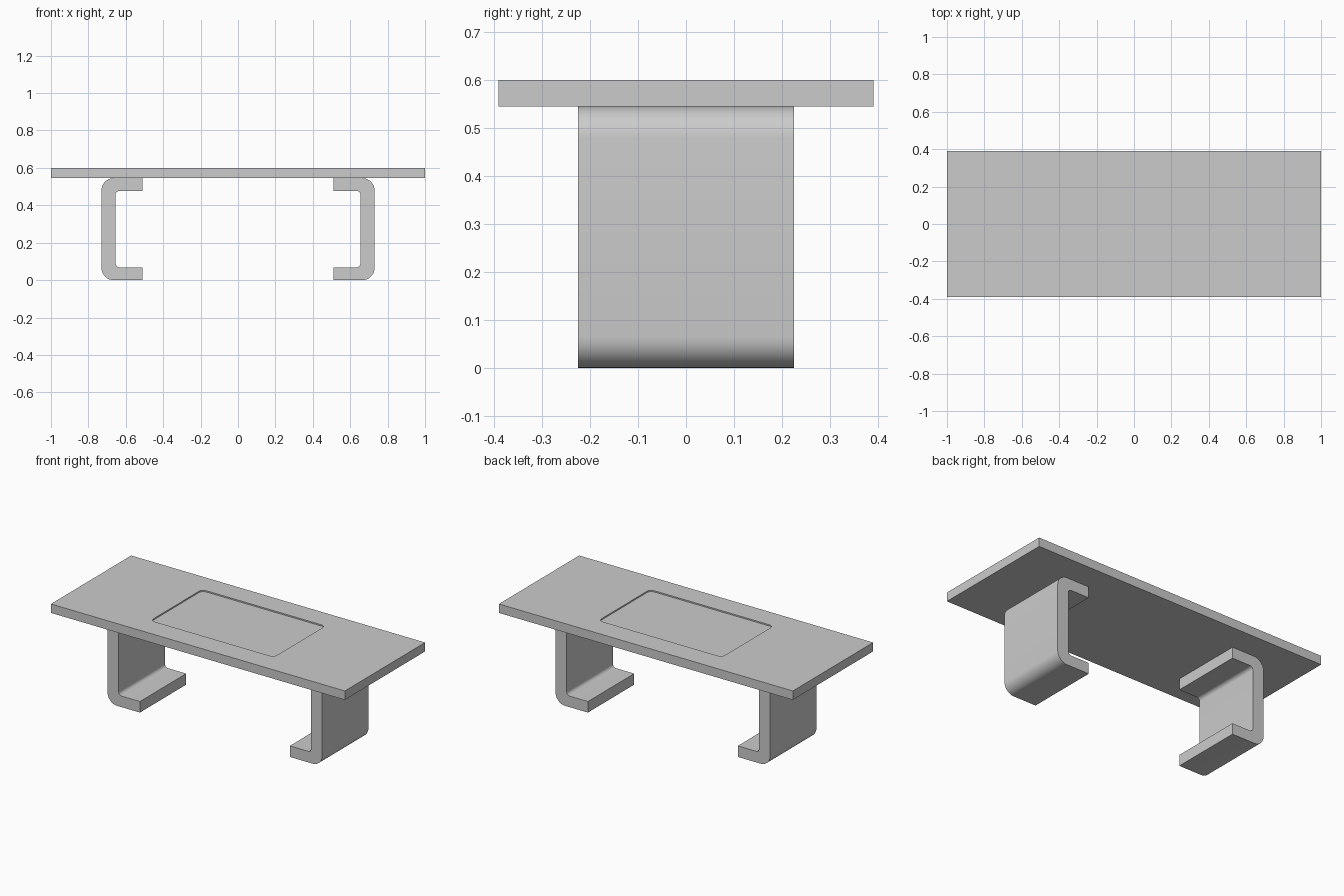
import bpy, bmesh, math

old = bpy.data.objects.get("Cube")
if old:
    bpy.data.objects.remove(old)

GREY = (0.6, 0.6, 0.6, 1)
mat = bpy.data.materials.new("plain grey")
mat.use_nodes = True
mat.diffuse_color = GREY
mat.node_tree.nodes["Principled BSDF"].inputs["Base Color"].default_value = GREY


def arc(cx, cy, r, start, sweep, steps=8):
    """Points along a circular arc, angles in degrees."""
    angles = [math.radians(start + sweep * i / steps) for i in range(steps + 1)]
    return [(cx + r * math.cos(a), cy + r * math.sin(a)) for a in angles]


def extrude(name, points, depth):
    """Solid made by sweeping a closed outline along a vector."""
    bm = bmesh.new()
    face = bm.faces.new([bm.verts.new(p) for p in points])
    swept = bmesh.ops.extrude_face_region(bm, geom=[face], use_keep_orig=True)
    verts = [v for v in swept["geom"] if isinstance(v, bmesh.types.BMVert)]
    bmesh.ops.translate(bm, vec=depth, verts=verts)
    bmesh.ops.recalc_face_normals(bm, faces=bm.faces)
    mesh = bpy.data.meshes.new(name)
    bm.to_mesh(mesh)
    bm.free()
    mesh.materials.append(mat)
    obj = bpy.data.objects.new(name, mesh)
    bpy.context.collection.objects.link(obj)
    return obj


# Table top slab
W, D, LOW, HIGH = 1.0, 0.39, 0.545, 0.6
top = extrude("table_top", [(-W, -D, LOW), (W, -D, LOW), (W, D, LOW), (-W, D, LOW)],
              (0, 0, HIGH - LOW))

# Shallow rounded recess in the middle of the top
px, py, r = 0.42, 0.25, 0.03
outline = (arc(px - r, py - r, r, 0, 90) + arc(r - px, py - r, r, 90, 90)
           + arc(r - px, r - py, r, 180, 90) + arc(px - r, r - py, r, 270, 90))
cutter = extrude("recess_cutter", [(x, y, HIGH - 0.008) for x, y in outline], (0, 0, 0.1))
cutter.hide_render = True
cut = top.modifiers.new("recess", "BOOLEAN")
cut.operation = "DIFFERENCE"
cut.solver = "EXACT"
cut.object = cutter
bpy.context.view_layer.objects.active = top
bpy.ops.object.modifier_apply(modifier=cut.name)
bpy.data.objects.remove(cutter)

# C-shaped legs, open towards the middle
TIP, OUT, WEB, FLANGE = 0.51, 0.73, 0.075, 0.068
R, r = 0.065, 0.022
inner = OUT - WEB
profile = ([(TIP, 0)] + arc(OUT - R, R, R, -90, 90) + arc(OUT - R, LOW - R, R, 0, 90)
           + [(TIP, LOW), (TIP, LOW - FLANGE)]
           + arc(inner - r, LOW - FLANGE - r, r, 90, -90)
           + arc(inner - r, FLANGE + r, r, 0, -90) + [(TIP, FLANGE)])
for name, side in (("left_leg", 1), ("right_leg", -1)):
    leg = extrude(name, [(side * x, -0.225, z) for x, z in profile], (0, 0.45, 0))
    bpy.ops.object.select_all(action="DESELECT")
    leg.select_set(True)
    bpy.context.view_layer.objects.active = leg
    bpy.ops.object.shade_smooth_by_angle(angle=math.radians(35))
